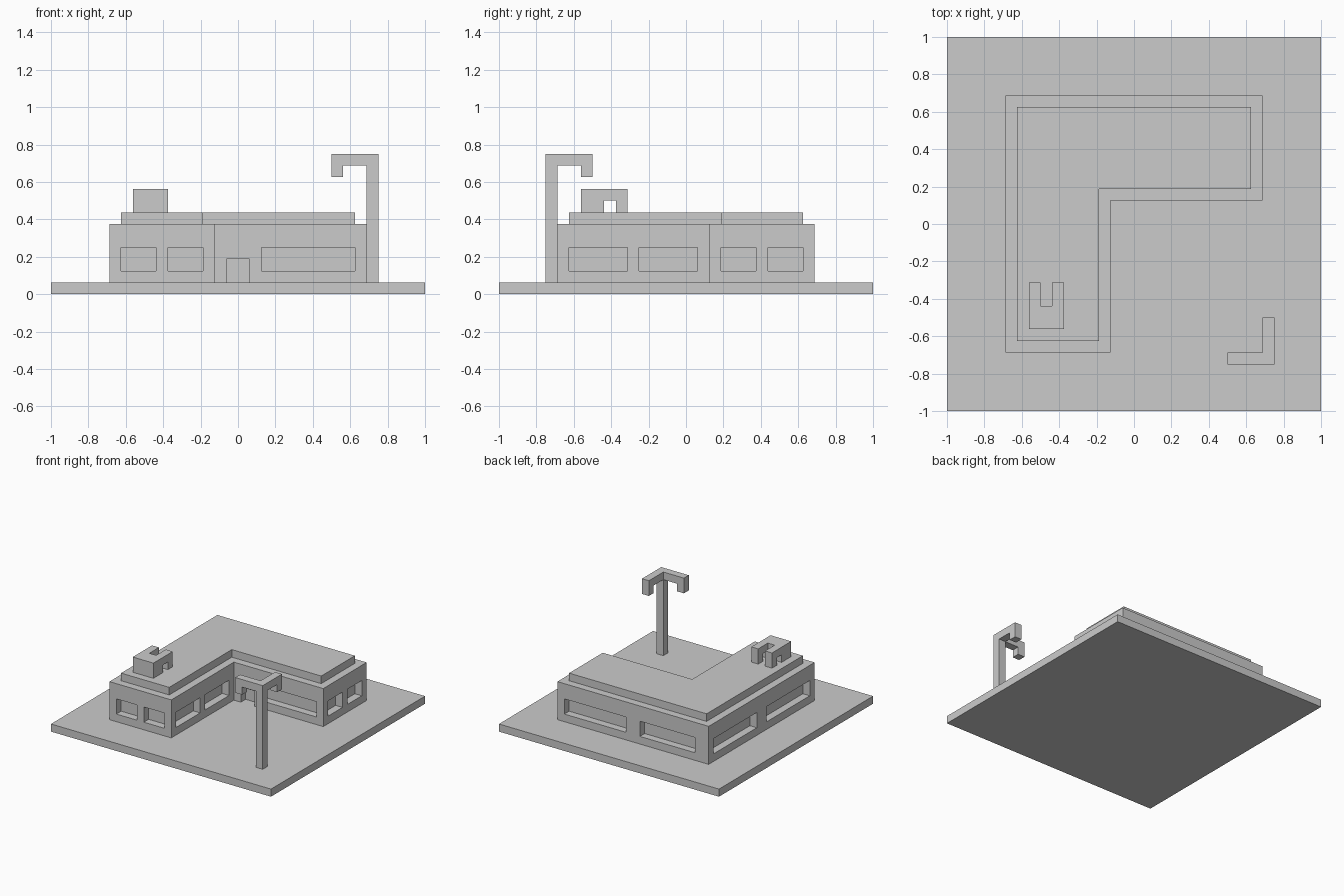
import bpy, bmesh

if "Cube" in bpy.data.objects:
    bpy.data.objects.remove(bpy.data.objects["Cube"])

U = 1 / 16  # all sizes below are in grid steps of 1/16


def finish(name, bm):
    bmesh.ops.recalc_face_normals(bm, faces=bm.faces)
    mesh = bpy.data.meshes.new(name)
    bm.to_mesh(mesh)
    bm.free()
    obj = bpy.data.objects.new(name, mesh)
    bpy.context.collection.objects.link(obj)
    return obj


def prism(name, outline, lo, hi, to3d=lambda a, b, h: (a, b, h)):
    """Extrude a closed outline from lo to hi."""
    bm = bmesh.new()
    face = bm.faces.new([bm.verts.new([c * U for c in to3d(a, b, lo)]) for a, b in outline])
    ext = bmesh.ops.extrude_face_region(bm, geom=[face])
    shift = [(q - p) * U for p, q in zip(to3d(0, 0, lo), to3d(0, 0, hi))]
    bmesh.ops.translate(bm, vec=shift, verts=[g for g in ext["geom"] if isinstance(g, bmesh.types.BMVert)])
    return finish(name, bm)


def boxes(name, spans):
    """One mesh of boxes given as (x0, x1, y0, y1, z0, z1)."""
    bm = bmesh.new()
    for x0, x1, y0, y1, z0, z1 in spans:
        vs = bmesh.ops.create_cube(bm, size=1)["verts"]
        bmesh.ops.scale(bm, vec=((x1 - x0) * U, (y1 - y0) * U, (z1 - z0) * U), verts=vs)
        bmesh.ops.translate(bm, vec=((x0 + x1) * U / 2, (y0 + y1) * U / 2, (z0 + z1) * U / 2), verts=vs)
    return finish(name, bm)


def cut(obj, spans):
    cutter = boxes("cutter", spans)
    cutter.hide_render = True
    mod = obj.modifiers.new("openings", "BOOLEAN")
    mod.operation, mod.solver, mod.object = "DIFFERENCE", "EXACT", cutter
    bpy.context.view_layer.objects.active = obj
    bpy.ops.object.modifier_apply(modifier=mod.name)
    bpy.data.objects.remove(cutter)


def ell(o, i):
    return [(-o, -o), (i, -o), (i, -i), (o, -i), (o, o), (-o, o)]


# ground slab
boxes("ground_slab", [(-16, 16, -16, 16, 0, 1)])

# L-shaped walls with recessed windows and door
walls = prism("walls", ell(11, -2), 1, 6)
E, Z = 0.5, (2, 4)
openings = [(a, b, -11 - E, -10, *Z) for a, b in ((-10, -7), (-6, -3))]      # front wing
openings += [(2, 10, 2 - E, 3, *Z)]                                          # courtyard
openings += [(-1, 1, 2 - E, 3, 1 - E, 3)]                                    # door
openings += [(-3, -2 + E, a, b, *Z) for a, b in ((-10, -5), (-4, 1))]        # courtyard side
openings += [(10, 11 + E, a, b, *Z) for a, b in ((3, 6), (7, 10))]           # right end
openings += [(a, b, 10, 11 + E, *Z) for a, b in ((-9, -1), (1, 10))]         # back
openings += [(-11 - E, -10, a, b, *Z) for a, b in ((-10, -1), (1, 10))]      # left
cut(walls, openings)

# stepped roof
prism("roof", ell(10, -3), 6, 7)

# roof vent: U-shaped in plan, with a gap under its two arms
vent = prism("roof_vent", [(-9, -9), (-6, -9), (-6, -5), (-7, -5), (-7, -7), (-8, -7), (-8, -5), (-9, -5)], 7, 9)
cut(vent, [(-10, -5, -7, -6, 6, 8)])

# street lamp: post with two hooked arms
boxes("lamp_post", [(11, 12, -12, -11, 1, 12)])
hook = [(0, 11), (0, 12), (-3, 12), (-3, 10), (-2, 10), (-2, 11)]
prism("lamp_arm_left", [(11 + a, z) for a, z in hook], -12, -11, lambda a, b, h: (a, h, b))
prism("lamp_arm_back", [(-11 - a, z) for a, z in hook], 11, 12, lambda a, b, h: (h, a, b))
